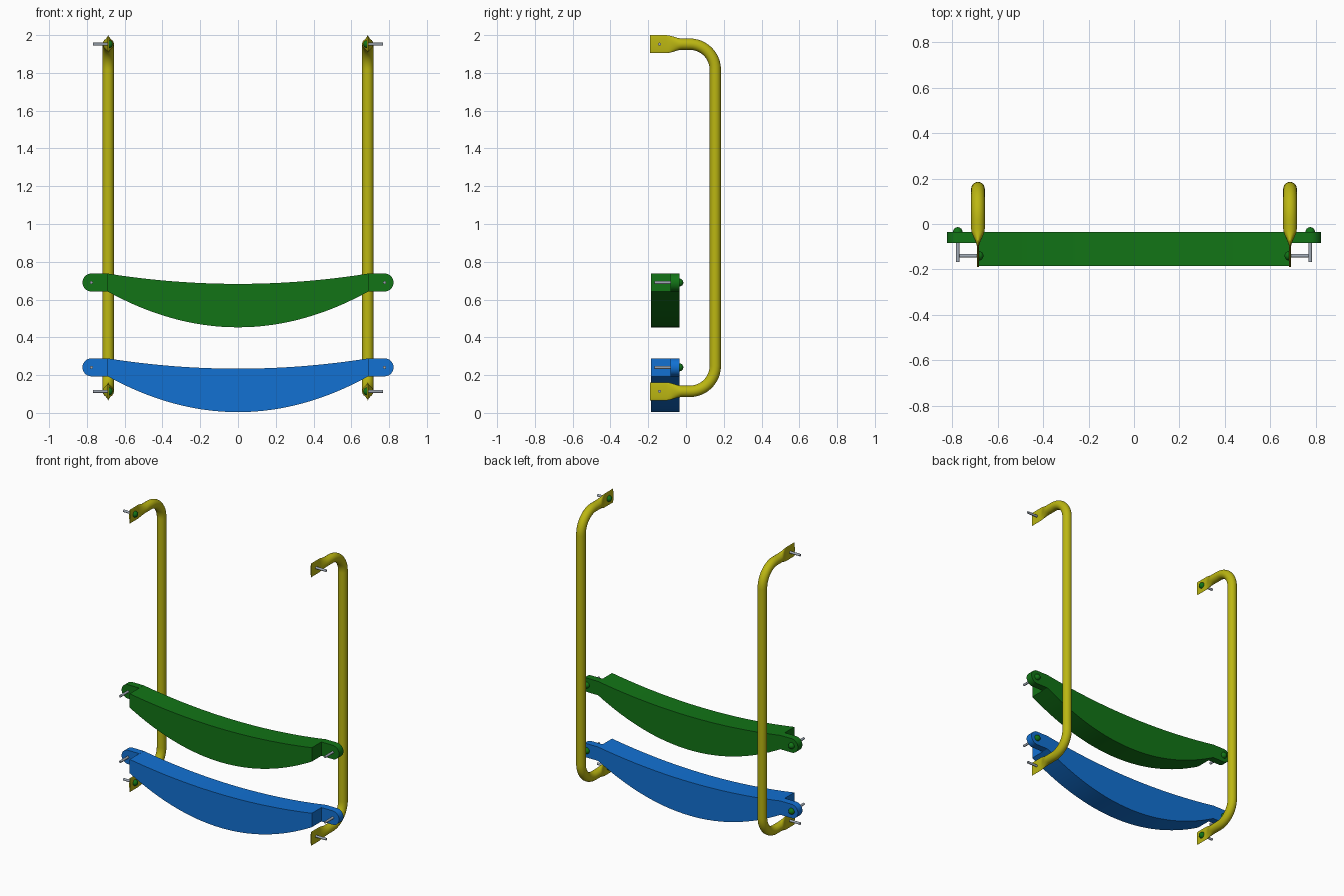
import bpy, bmesh, math
from mathutils import Vector, Matrix

if "Cube" in bpy.data.objects:
    bpy.data.objects.remove(bpy.data.objects["Cube"])

def material(name, rgb):
    m = bpy.data.materials.new(name)
    m.diffuse_color = (*rgb, 1)
    m.use_nodes = True
    m.node_tree.nodes["Principled BSDF"].inputs["Base Color"].default_value = m.diffuse_color
    return m

YELLOW = material("yellow", (0.50, 0.47, 0.006))
GREEN = material("green", (0.006, 0.175, 0.008))
BLUE = material("blue", (0.006, 0.165, 0.65))
STEEL = material("steel grey", (0.36, 0.41, 0.47))

def finish(name, bm, mat, angle=35):
    bmesh.ops.recalc_face_normals(bm, faces=bm.faces)
    me = bpy.data.meshes.new(name)
    bm.to_mesh(me)
    bm.free()
    ob = bpy.data.objects.new(name, me)
    bpy.context.collection.objects.link(ob)
    me.materials.append(mat)
    bpy.ops.object.select_all(action='DESELECT')
    ob.select_set(True)
    bpy.context.view_layer.objects.active = ob
    bpy.ops.object.shade_smooth_by_angle(angle=math.radians(angle))
    return ob

def prism(bm, pts, y0, y1):
    # closed x-z outline extruded along y
    face = bm.faces.new([bm.verts.new((x, y0, z)) for x, z in pts])
    new = bmesh.ops.extrude_face_region(bm, geom=[face])["geom"]
    bmesh.ops.translate(bm, vec=(0, y1 - y0, 0),
                        verts=[v for v in new if isinstance(v, bmesh.types.BMVert)])

def pin(name, start, end, r=0.008):
    a, b = Vector(start), Vector(end)
    bm = bmesh.new()
    rot = (b - a).to_track_quat('Z', 'Y').to_matrix().to_4x4()
    bmesh.ops.create_cone(bm, cap_ends=True, segments=16, radius1=r, radius2=r,
                          depth=(b - a).length, matrix=Matrix.Translation((a + b) / 2) @ rot)
    finish(name, bm, STEEL)

def dome(name, centre, direction, r=0.021):
    # half sphere cap nut
    bm = bmesh.new()
    bmesh.ops.create_uvsphere(bm, u_segments=20, v_segments=12, radius=r)
    bmesh.ops.bisect_plane(bm, geom=bm.verts[:] + bm.edges[:] + bm.faces[:], dist=1e-5,
                           plane_co=(0, 0, 0), plane_no=(0, 0, -1), clear_outer=True)
    bmesh.ops.holes_fill(bm, edges=[e for e in bm.edges if e.is_boundary])
    rot = Vector(direction).to_track_quat('Z', 'Y').to_matrix().to_4x4()
    bm.transform(Matrix.Translation(centre) @ rot)
    finish(name, bm, GREEN)

# curved boards with rounded mounting ears
BACK, FRONT = -0.035, -0.186
HALF, R, EAR_X = 0.69, 0.0475, 0.776

def board(name, zc, mat):
    bm = bmesh.new()
    n = 32
    xs = [-HALF + 2 * HALF * i / n for i in range(n + 1)]
    top = [(x, zc - 0.007 + (R + 0.007) * (x / HALF) ** 2) for x in xs]
    low = [(x, zc - 0.237 + (0.237 - R) * (x / HALF) ** 2) for x in reversed(xs)]
    prism(bm, top + low, FRONT, BACK)
    for s in (-1, 1):
        arc = [math.pi * (0.5 - i / 16) for i in range(17)]
        ear = [(s * (HALF - 0.002), zc + R)]
        ear += [(s * (EAR_X + R * math.cos(t)), zc + R * math.sin(t)) for t in arc]
        ear += [(s * (HALF - 0.002), zc - R)]
        prism(bm, ear, -0.083, BACK)
    finish(name, bm, mat)
    for side, s in (("left", -1), ("right", 1)):
        pin(f"{name}_bolt_{side}", (s * EAR_X, -0.167, zc), (s * EAR_X, BACK, zc))
        dome(f"{name}_cap_{side}", (s * EAR_X, BACK, zc), (0, 1, 0))

board("upper_board", 0.69, GREEN)
board("lower_board", 0.241, BLUE)

# bent tube handles with flattened ends
X, Y, Z0, Z1, BEND = 0.687, 0.155, 0.114, 1.952, 0.135
TUBE = 0.03

def half_path():
    # (y, z, tangent angle, flatness) from the lower tip to the end of the lower bend
    out = [(-0.19, Z0, 0, 1)]
    for i in range(11):
        t = i / 10
        out.append((-0.105 + 0.085 * t, Z0, 0, 1 - t * t * (3 - 2 * t)))
    for i in range(13):
        a = math.pi / 2 * i / 12
        out.append((Y - BEND + BEND * math.sin(a), Z0 + BEND - BEND * math.cos(a), a, 0))
    return out

def handle(name, x):
    low = half_path()
    path = low + [(y, Z0 + Z1 - z, math.pi - a, f) for y, z, a, f in reversed(low)]
    bm = bmesh.new()
    rings = []
    for y, z, a, f in path:
        wide = TUBE + (0.004 - TUBE) * f
        tall = TUBE + (0.0475 - TUBE) * f
        ring = []
        for k in range(24):
            u = 2 * math.pi * k / 24
            p = tall * math.sin(u)
            ring.append(bm.verts.new((x + wide * math.cos(u),
                                      y - p * math.sin(a), z + p * math.cos(a))))
        rings.append(ring)
    for r0, r1 in zip(rings, rings[1:]):
        for k in range(24):
            j = (k + 1) % 24
            bm.faces.new((r0[k], r0[j], r1[j], r1[k]))
    bm.faces.new(rings[0])
    bm.faces.new(rings[-1])
    finish(name, bm, YELLOW, 50)

for side, s in (("left", -1), ("right", 1)):
    handle(f"handle_{side}", s * X)
    for end, z in (("lower", Z0), ("upper", Z1)):
        pin(f"handle_bolt_{end}_{side}", (s * 0.68, -0.14, z), (s * 0.768, -0.14, z))
        dome(f"handle_cap_{end}_{side}", (s * 0.684, -0.14, z), (-s, 0, 0))
